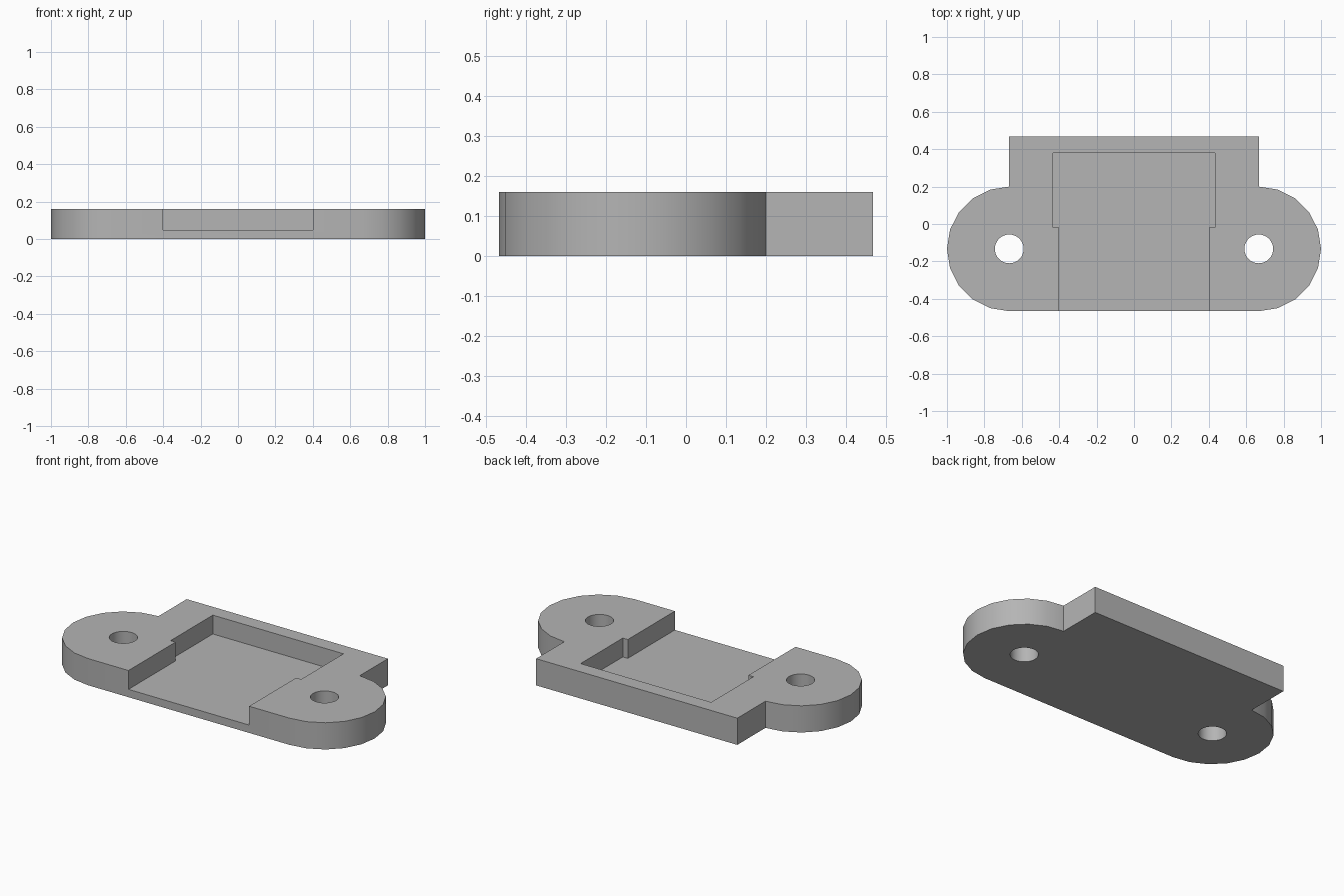
import bpy, bmesh
from math import sin, cos, pi, radians

old = bpy.data.objects.get("Cube")
if old:
    bpy.data.objects.remove(old, do_unlink=True)

HEIGHT, FLOOR = 0.16, 0.047
EAR_X, EAR_Y, EAR_R, HOLE_R = 0.667, -0.133, 0.333, 0.077
BACK = 0.467

grey = bpy.data.materials.new("plain grey")
grey.use_nodes = True
colour = (0.46, 0.46, 0.46, 1)
grey.diffuse_color = colour
grey.node_tree.nodes["Principled BSDF"].inputs["Base Color"].default_value = colour


def prism(name, outline, z0, z1):
    """Extrude a flat counter-clockwise outline from z0 to z1."""
    bm = bmesh.new()
    face = bm.faces.new([bm.verts.new((x, y, z0)) for x, y in outline])
    top = bmesh.ops.extrude_face_region(bm, geom=[face])["geom"]
    for v in top:
        if isinstance(v, bmesh.types.BMVert):
            v.co.z = z1
    bmesh.ops.recalc_face_normals(bm, faces=bm.faces)
    mesh = bpy.data.meshes.new(name)
    bm.to_mesh(mesh)
    bm.free()
    mesh.materials.append(grey)
    obj = bpy.data.objects.new(name, mesh)
    bpy.context.collection.objects.link(obj)
    return obj


def arc(cx, cy, r, start, sweep, steps):
    return [(cx + r * cos(start + sweep * i / steps),
             cy + r * sin(start + sweep * i / steps)) for i in range(steps + 1)]


def mirrored(half):
    """Complete a right-hand half outline with its mirror image."""
    return half + [(-x, y) for x, y in reversed(half)]


# Plate with rounded ears and a square back block
half = arc(EAR_X, EAR_Y, EAR_R, -pi / 2, pi, 10) + [(EAR_X, BACK)]
plate = prism("mounting_plate", mirrored(half), 0, HEIGHT)

# Stepped pocket, open at the front
pocket = mirrored([(0.4, -0.6), (0.4, -0.02), (0.433, -0.02), (0.433, 0.38)])
cutters = [prism("pocket_cutter", pocket, FLOOR, HEIGHT + 0.1)]

# Screw holes through the ears
for side, x in (("left", EAR_X), ("right", -EAR_X)):
    ring = arc(x, EAR_Y, HOLE_R, 0, 2 * pi, 32)[:-1]
    cutters.append(prism(side + "_hole_cutter", ring, -0.1, HEIGHT + 0.1))

bpy.ops.object.select_all(action='DESELECT')
plate.select_set(True)
bpy.context.view_layer.objects.active = plate
for cutter in cutters:
    cutter.hide_render = True
    mod = plate.modifiers.new(cutter.name, 'BOOLEAN')
    mod.operation = 'DIFFERENCE'
    mod.solver = 'EXACT'
    mod.object = cutter
    bpy.ops.object.modifier_apply(modifier=mod.name)
    bpy.data.objects.remove(cutter, do_unlink=True)

bpy.ops.object.shade_smooth_by_angle(angle=radians(30))
